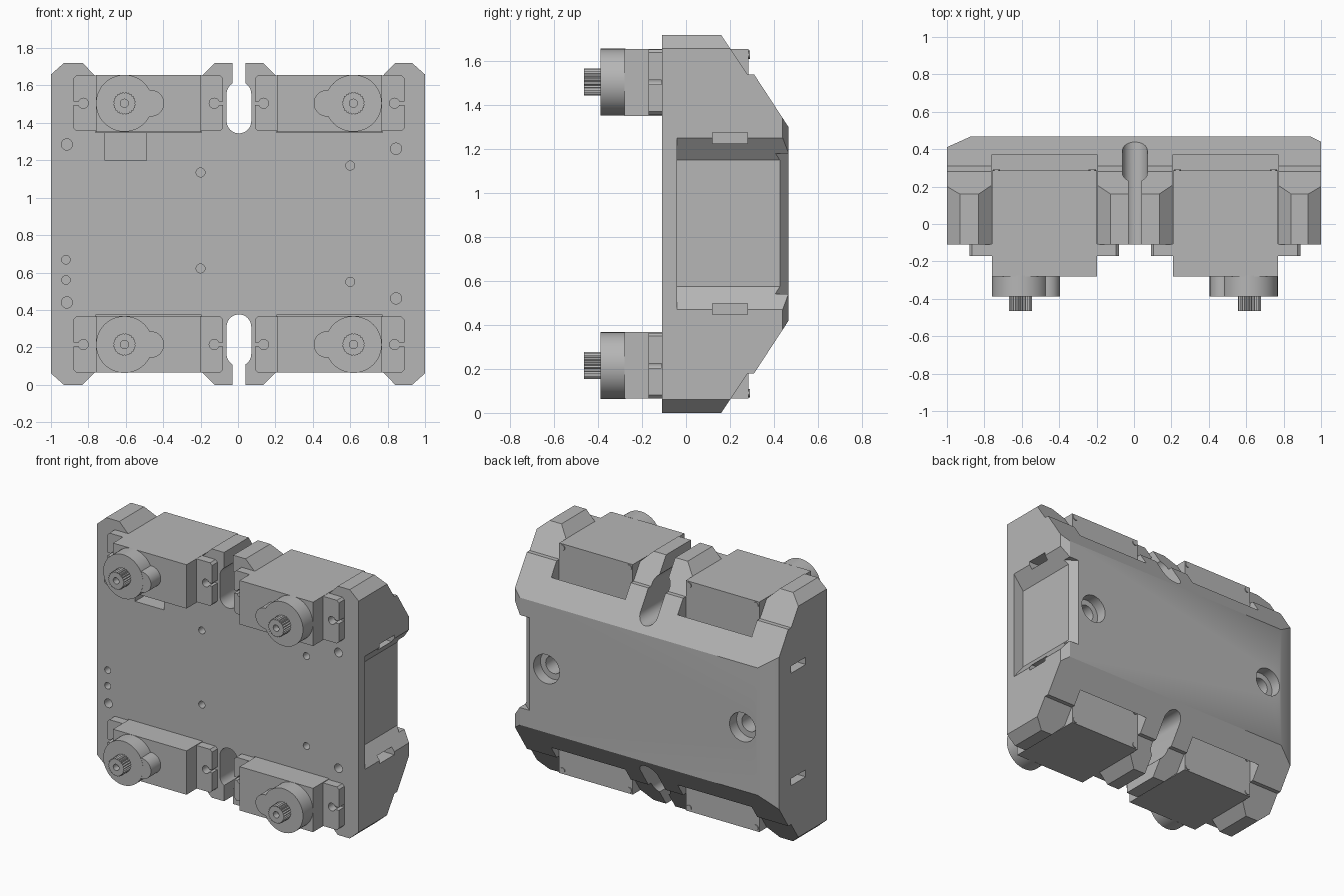
import bpy, bmesh, math

if "Cube" in bpy.data.objects:
    bpy.data.objects.remove(bpy.data.objects["Cube"])

H = 1.72          # overall height
CX = 0.005        # mirror line of the actuators
grey = bpy.data.materials.new("plain grey")
grey.diffuse_color = (0.47, 0.47, 0.47, 1)
grey.use_nodes = True
grey.node_tree.nodes["Principled BSDF"].inputs["Base Color"].default_value = grey.diffuse_color


def prism(name, pts, axis, a, b):
    """Extrude a 2D outline along an axis from a to b."""
    place = {'x': lambda p, t: (t, p[0], p[1]),
             'y': lambda p, t: (p[0], t, p[1]),
             'z': lambda p, t: (p[0], p[1], t)}[axis]
    bm = bmesh.new()
    lo = [bm.verts.new(place(p, a)) for p in pts]
    hi = [bm.verts.new(place(p, b)) for p in pts]
    bm.faces.new(lo)
    bm.faces.new(hi)
    n = len(pts)
    for i in range(n):
        j = (i + 1) % n
        bm.faces.new((lo[i], lo[j], hi[j], hi[i]))
    bmesh.ops.recalc_face_normals(bm, faces=bm.faces)
    me = bpy.data.meshes.new(name)
    bm.to_mesh(me)
    bm.free()
    me.materials.append(grey)
    ob = bpy.data.objects.new(name, me)
    bpy.context.collection.objects.link(ob)
    return ob


def rect(x0, x1, z0, z1):
    return [(x0, z0), (x1, z0), (x1, z1), (x0, z1)]


def arc(x, z, r, a0=0, a1=360, n=32):
    m = n if a1 - a0 == 360 else n + 1
    return [(x + r * math.cos(math.radians(a0 + (a1 - a0) * i / n)),
             z + r * math.sin(math.radians(a0 + (a1 - a0) * i / n))) for i in range(m)]


def cut(target, *args):
    tool = prism("cutter", *args)
    mod = target.modifiers.new("cut", 'BOOLEAN')
    mod.operation = 'DIFFERENCE'
    mod.solver = 'EXACT'
    mod.object = tool
    bpy.context.view_layer.objects.active = target
    bpy.ops.object.modifier_apply(modifier=mod.name)
    bpy.data.objects.remove(tool)


def flip(pts, fx, fz):
    """Mirror an (x, z) outline left-right and/or top-bottom."""
    return [(2 * CX - x if fx else x, H - z if fz else z) for x, z in pts]


# Main shell: side profile with stepped slopes at the back
half = [(-0.11, 0), (0.16, 0), (0.28, 0.18), (0.31, 0.18), (0.467, 0.42)]
shell = prism("shell", half + [(y, H - z) for y, z in reversed(half)], 'x', -1, 1)

# Vertical back corner bevels
cut(shell, [(-1.02, 0.402), (-0.87, 0.469), (-0.87, 0.6), (-1.02, 0.6)], 'z', -1, 3)
cut(shell, [(1.02, 0.43), (0.94, 0.469), (0.94, 0.6), (1.02, 0.6)], 'z', -1, 3)

# Side grip recess with sloped ends
cut(shell, [(1.03, 0.43), (0.92, 0.575), (0.92, 1.15), (1.03, 1.29)], 'y', -0.04, 0.7)
cut(shell, [(1.02, 0.345), (0.865, 0.472), (0.865, 0.6), (1.02, 0.6)], 'z', 0.54, 1.18)

for fz in (False, True):
    # Corner bevels
    for s in (-1, 1):
        cut(shell, flip([(s * 1.01, 1.65), (s * 0.92, 1.73), (s * 1.01, 1.73)], False, fz),
            'y', -0.5, 1)
    # Actuator bays with flared mouths
    for fx in (False, True):
        bay = [(-0.85, 1.74), (-0.762, 1.65), (-0.762, 1.348),
               (-0.195, 1.348), (-0.195, 1.65), (-0.105, 1.74)]
        cut(shell, flip(bay, fx, fz), 'y', -0.5, 0.37)
    # Rounded strap slot with narrow mouth
    slot = arc(CX, 1.41, 0.066, 180, 360, 16) + arc(CX, 1.555, 0.066, 0, 58, 6) + \
        [(CX + 0.035, 1.8), (CX - 0.035, 1.8)] + arc(CX, 1.555, 0.066, 122, 180, 6)
    cut(shell, flip(slot, False, fz), 'y', -0.5, 1)
    # Side slits
    for s in (-1, 1):
        z0, z1 = (0.448, 0.497) if fz else (1.225, 1.275)
        a, b = sorted((s * 0.85, s * 1.1))
        cut(shell, rect(0.12, 0.28, z0, z1), 'x', a, b)

# Cable recess
cut(shell, rect(-0.71, -0.49, 1.2, 1.36), 'y', -0.3, 0.15)

# Front screw holes
for x, z, r in [(-0.915, 1.285, .03), (0.845, 1.262, .03), (0.845, 0.462, .03),
                (-0.915, 0.44, .03), (-0.2, 1.135, .024), (0.6, 1.172, .024),
                (-0.2, 0.622, .024), (0.6, 0.55, .024), (-0.92, 0.668, .023),
                (-0.92, 0.56, .023)]:
    cut(shell, arc(x, z, r, n=20), 'y', -0.3, 0.0)

# Counterbored holes on the back
for x in (-0.76, 0.74):
    cut(shell, arc(x, 0.86, 0.1), 'y', 0.39, 0.7)
    cut(shell, arc(x, 0.86, 0.06), 'y', 0.22, 0.7)

# Four actuators
ZC = 1.505
for fx in (False, True):
    for fz in (False, True):
        def part(name, pts, y0, y1):
            return prism(name, flip(pts, fx, fz), 'y', y0, y1)

        part("actuator_case", rect(-0.76, -0.198, 1.352, 1.655), -0.28, 0.285)
        # mounting flange with open keyholes
        c = 0.015
        flange = part("mounting_flange",
                      [(-0.88 + c, 1.356), (-0.08 - c, 1.356), (-0.08, 1.356 + c),
                       (-0.08, 1.654 - c), (-0.08 - c, 1.654), (-0.88 + c, 1.654),
                       (-0.88, 1.654 - c), (-0.88, 1.356 + c)], -0.17, -0.108)
        for x, edge in ((-0.827, -0.9), (-0.127, -0.06)):
            cut(flange, flip(arc(x, ZC, 0.027, n=20), fx, fz), 'y', -0.3, -0.112)
            cut(flange, flip(rect(min(x, edge), max(x, edge), ZC - 0.01, ZC + 0.01), fx, fz),
                'y', -0.3, -0.112)
        # gear housing
        part("gear_housing", arc(-0.607, ZC, 0.152, n=48), -0.388, -0.275)
        part("idler_housing", arc(-0.466, ZC, 0.071), -0.387, -0.275)
        # splined output shaft
        teeth = [(-0.607 + r * math.cos(a), ZC + r * math.sin(a)) for a, r in
                 ((math.pi * i / 24, 0.062 if i % 2 else 0.055) for i in range(48))]
        shaft = part("output_shaft", teeth, -0.465, -0.38)
        cut(shaft, flip(arc(-0.607, ZC, 0.022, n=20), fx, fz), 'y', -0.6, -0.42)
        # rear cover screws
        for x in (-0.735, -0.223):
            for z in (1.377, 1.63):
                part("cover_screw", arc(x, z, 0.019, n=16), 0.28, 0.291)

# Smooth curved walls, keep edges sharp
bpy.ops.object.select_all(action='DESELECT')
for ob in bpy.context.scene.objects:
    ob.select_set(True)
bpy.context.view_layer.objects.active = shell
bpy.ops.object.shade_smooth_by_angle(angle=math.radians(25))
